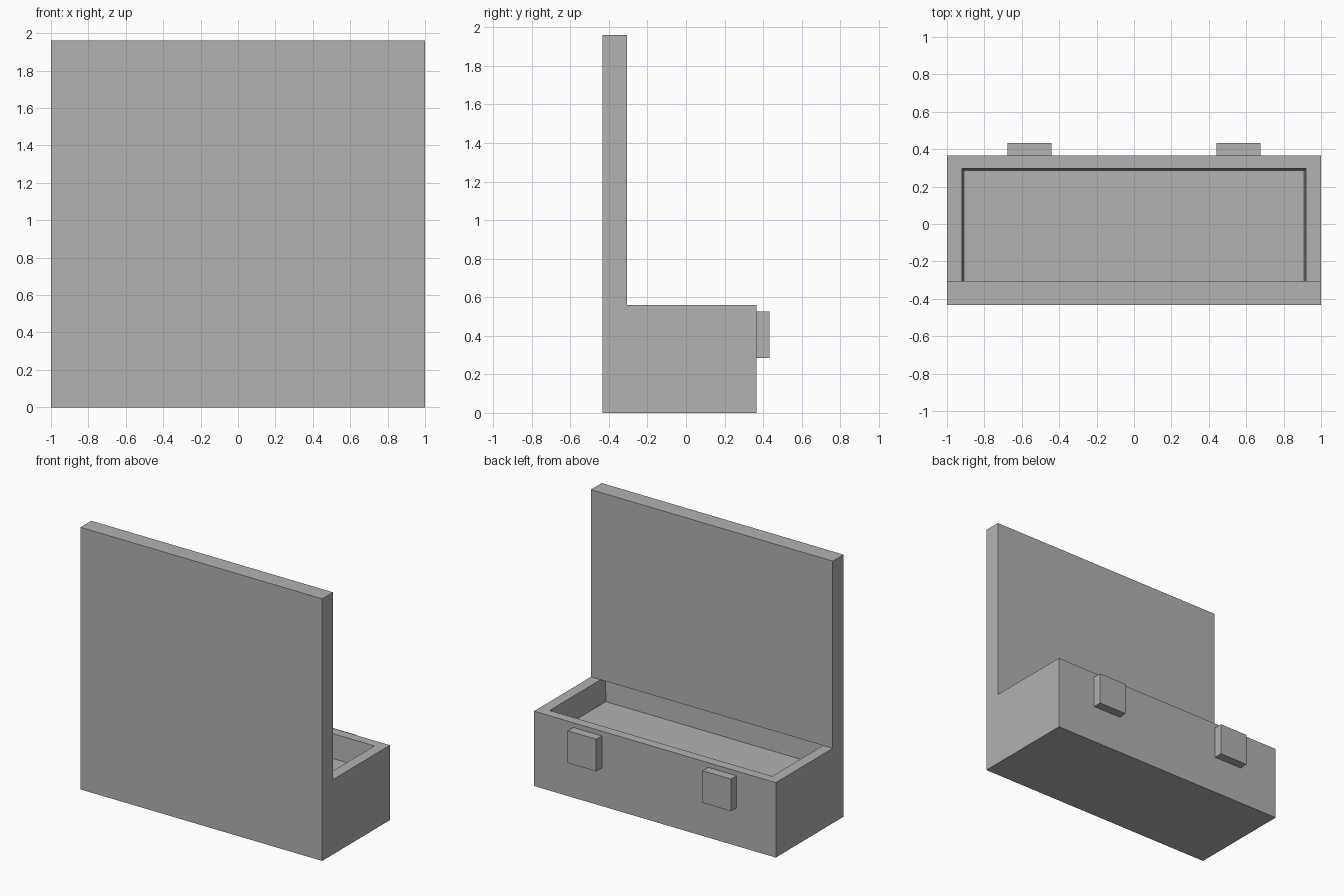
import bpy, bmesh

if "Cube" in bpy.data.objects:
    bpy.data.objects.remove(bpy.data.objects["Cube"])

grey = bpy.data.materials.new("plain_grey")
grey.diffuse_color = (0.445, 0.445, 0.445, 1)
grey.use_nodes = True
grey.node_tree.nodes["Principled BSDF"].inputs["Base Color"].default_value = grey.diffuse_color


def loft(name, rings):
    """Join a stack of rectangles (x0, x1, y0, y1, z) and cap both ends."""
    bm = bmesh.new()
    loops = [[bm.verts.new(p) for p in ((x0, y0, z), (x1, y0, z), (x1, y1, z), (x0, y1, z))]
             for x0, x1, y0, y1, z in rings]
    for a, b in zip(loops, loops[1:]):
        for i in range(4):
            j = (i + 1) % 4
            bm.faces.new((a[i], a[j], b[j], b[i]))
    bm.faces.new(loops[0][::-1])
    bm.faces.new(loops[-1])
    bmesh.ops.recalc_face_normals(bm, faces=bm.faces)
    mesh = bpy.data.meshes.new(name)
    bm.to_mesh(mesh)
    bm.free()
    mesh.materials.append(grey)
    obj = bpy.data.objects.new(name, mesh)
    bpy.context.collection.objects.link(obj)
    return obj


def box(name, x0, x1, y0, y1, z0, z1):
    return loft(name, [(x0, x1, y0, y1, z0), (x0, x1, y0, y1, z1)])


FRONT, BACK, RIM = -0.433, 0.367, 0.56

# Case: outer walls, rim, slightly tapered cavity running under the lid
loft("case", [
    (-1, 1, FRONT, BACK, 0),
    (-1, 1, FRONT, BACK, RIM),
    (-0.92, 0.92, FRONT + 0.07, BACK - 0.07, RIM),
    (-0.91, 0.91, FRONT + 0.08, BACK - 0.08, 0.38),
])

# Upright open lid
box("lid", -1, 1, FRONT, -0.305, RIM, 1.96)

# Pair of latches
for side, x in (("left", -0.558), ("right", 0.558)):
    box(side + "_latch", x - 0.118, x + 0.118, BACK, 0.433, 0.285, 0.525)
